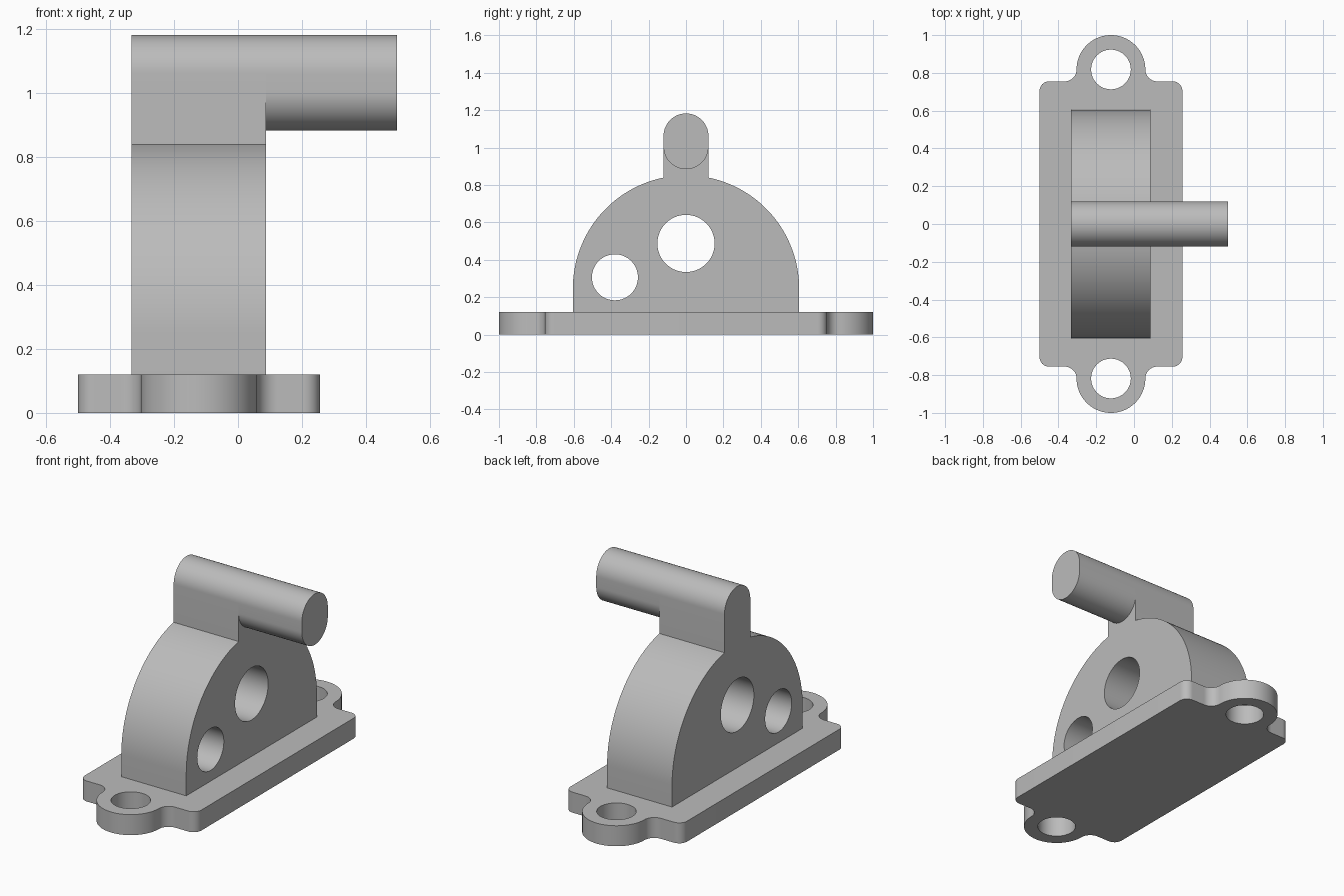
import bpy, bmesh
from math import sin, cos, radians, sqrt, atan2, degrees
from mathutils import Matrix, Vector

cube = bpy.data.objects.get("Cube")
if cube:
    bpy.data.objects.remove(cube, do_unlink=True)

grey = bpy.data.materials.new("plain grey")
grey.use_nodes = True
COLOUR = (0.5, 0.5, 0.5, 1)
grey.diffuse_color = COLOUR
grey.node_tree.nodes["Principled BSDF"].inputs["Base Color"].default_value = COLOUR


def arc(cx, cy, r, start, end, steps):
    """Points on an arc, angles in degrees."""
    angles = [radians(start + (end - start) * i / steps) for i in range(steps + 1)]
    return [(cx + r * cos(a), cy + r * sin(a)) for a in angles]


def circle(cx, cy, r):
    return arc(cx, cy, r, 0, 360, 64)[:-1]


def tidy(points):
    """Drop repeated neighbouring points from a closed outline."""
    return [p for i, p in enumerate(points)
            if (Vector(p) - Vector(points[i - 1])).length > 1e-5]


def plate(name, loops, depth, matrix):
    """Extrude an outline with holes, then place it with a matrix."""
    bm = bmesh.new()
    for loop in loops:
        verts = [bm.verts.new((x, y, 0)) for x, y in tidy(loop)]
        for i, v in enumerate(verts):
            bm.edges.new((verts[i - 1], v))
    bmesh.ops.triangle_fill(bm, edges=bm.edges[:], use_beauty=True, use_dissolve=False)
    result = bmesh.ops.extrude_face_region(bm, geom=bm.faces[:], use_keep_orig=True)
    top = [g for g in result["geom"] if isinstance(g, bmesh.types.BMVert)]
    bmesh.ops.translate(bm, verts=top, vec=(0, 0, depth))
    bmesh.ops.transform(bm, matrix=matrix, verts=bm.verts[:])
    bmesh.ops.recalc_face_normals(bm, faces=bm.faces[:])
    mesh = bpy.data.meshes.new(name)
    bm.to_mesh(mesh)
    bm.free()
    mesh.materials.append(grey)
    obj = bpy.data.objects.new(name, mesh)
    bpy.context.collection.objects.link(obj)
    bpy.ops.object.select_all(action='DESELECT')
    obj.select_set(True)
    bpy.context.view_layer.objects.active = obj
    bpy.ops.object.shade_smooth_by_angle(angle=radians(30))
    return obj


def sideways(x):
    """Maps profile (y, z) into the side plane, extruding along +x."""
    return Matrix(((0, 0, 1, x), (1, 0, 0, 0), (0, 1, 0, 0), (0, 0, 0, 1)))


# Base plate: rounded rectangle with a filleted lug at each end
BASE_H = 0.12
HALF_W, HALF_L, CORNER = 0.378, 0.755, 0.05
LUG_Y, LUG_R, FILLET = 0.818, 0.182, 0.063
end = (arc(HALF_W - CORNER, HALF_L - CORNER, CORNER, 0, 90, 10)
       + arc(LUG_R + FILLET, HALF_L + FILLET, FILLET, 270, 180, 10)
       + arc(0, LUG_Y, LUG_R, 0, 180, 48)
       + arc(-LUG_R - FILLET, HALF_L + FILLET, FILLET, 0, -90, 10)
       + arc(CORNER - HALF_W, HALF_L - CORNER, CORNER, 90, 180, 10))
outline = end + [(-x, -y) for x, y in end]
plate("base_plate", [outline, circle(0, LUG_Y, 0.105), circle(0, -LUG_Y, 0.105)],
      BASE_H, Matrix.Translation((-0.122, 0, 0)))

# Upright: domed web with two bores, rising into a round-topped neck
X_BACK, X_FACE, X_TIP = -0.333, 0.088, 0.498
DOME_R, DOME_Z = 0.605, 0.246
ROD_R, ROD_TOP, ROD_LOW = 0.12, 1.062, 1.004
meet = degrees(atan2(sqrt(DOME_R ** 2 - ROD_R ** 2), ROD_R))
profile = ([(-DOME_R, BASE_H), (DOME_R, BASE_H)]
           + arc(0, DOME_Z, DOME_R, 0, meet, 40)
           + arc(0, ROD_TOP, ROD_R, 0, 180, 40)
           + arc(0, DOME_Z, DOME_R, 180 - meet, 180, 40))
plate("upright", [profile, circle(0, 0.487, 0.153), circle(-0.38, 0.306, 0.123)],
      X_FACE - X_BACK, sideways(X_BACK))

# Overhanging rod with an oblong section
section = arc(0, ROD_TOP, ROD_R, 0, 180, 40) + arc(0, ROD_LOW, ROD_R, 180, 360, 40)
plate("overhanging_rod", [section], X_TIP - X_FACE, sideways(X_FACE))
